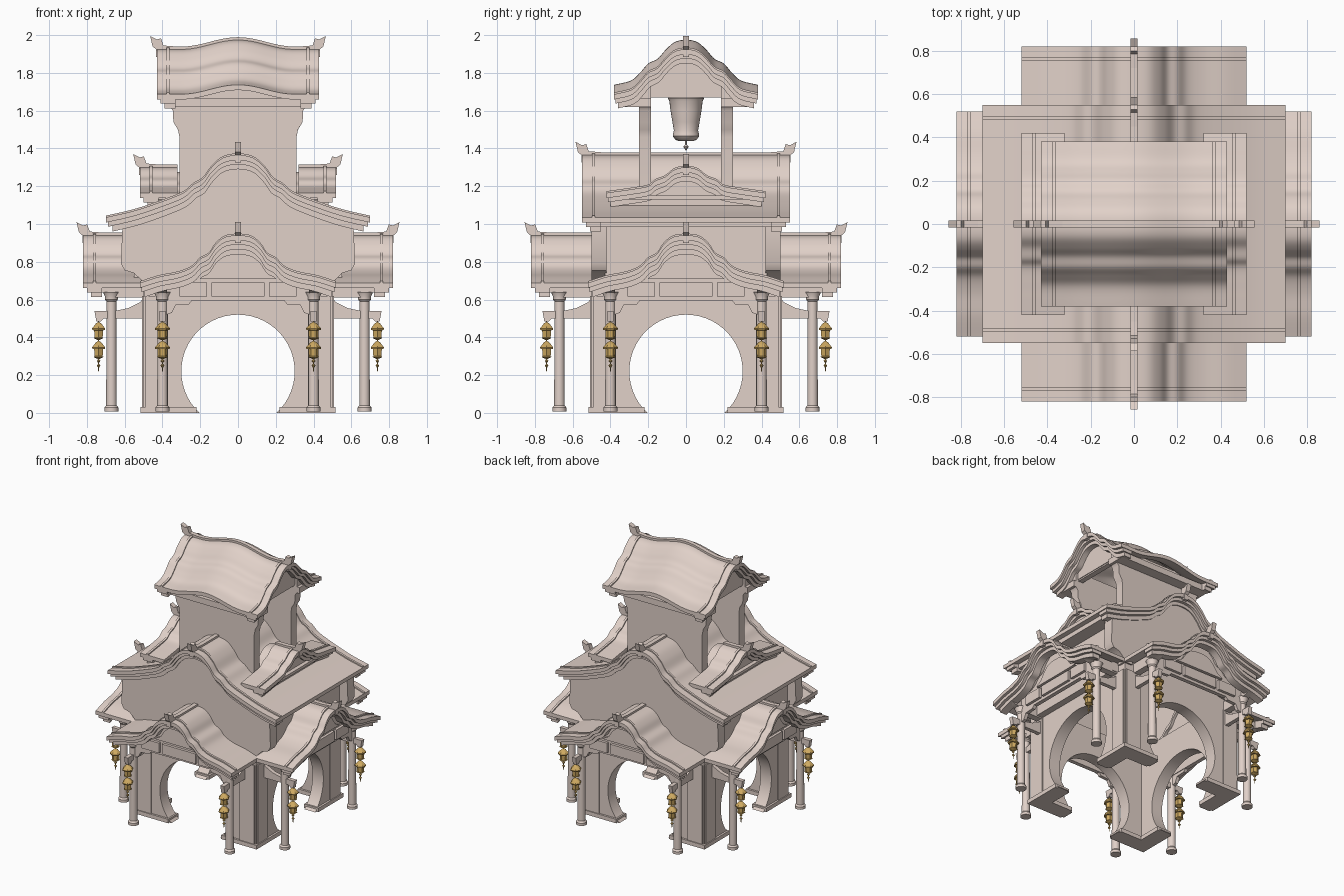
import bpy, bmesh
from math import pi, cos, sin, asin, radians
from mathutils import Matrix, Vector

cube = bpy.data.objects.get("Cube")
if cube:
    bpy.data.objects.remove(cube)


def material(name, color):
    mat = bpy.data.materials.new(name)
    mat.use_nodes = True
    mat.diffuse_color = color
    mat.node_tree.nodes["Principled BSDF"].inputs["Base Color"].default_value = color
    return mat


STONE = material("pale_pink_stone", (0.75, 0.635, 0.58, 1))
GOLD = material("gold", (0.62, 0.40, 0.12, 1))
SIDES = ["front", "left", "back", "right"]


def finish(name, bm, mat, turn=0):
    """Turn the part in quarter steps about z and store it as an object."""
    bmesh.ops.recalc_face_normals(bm, faces=bm.faces)
    bm.transform(Matrix.Rotation(turn * pi / 2, 4, "Z"))
    mesh = bpy.data.meshes.new(name)
    bm.to_mesh(mesh)
    bm.free()
    mesh.materials.append(mat)
    mesh.shade_smooth()
    mesh.set_sharp_from_angle(angle=radians(35))
    obj = bpy.data.objects.new(name, mesh)
    bpy.context.collection.objects.link(obj)


def prism(name, outline, stations, turn=0, lift=lambda y: 0):
    """Loft a closed (x, z) outline along the y stations."""
    bm = bmesh.new()
    rings = [[bm.verts.new((x, y, z + lift(y))) for x, z in outline] for y in stations]
    n = len(outline)
    for a, b in zip(rings, rings[1:]):
        for i in range(n):
            j = (i + 1) % n
            bm.faces.new((a[i], a[j], b[j], b[i]))
    bm.faces.new(rings[0])
    bm.faces.new(rings[-1])
    finish(name, bm, STONE, turn)


def side_prism(name, outline, a, b, turn=0):
    """Extrude a (y, z) outline across x from a to b."""
    prism(name, outline, [-b, -a], turn + 1)


def box(name, x, y, z, turn=0):
    prism(name, [(x[0], z[0]), (x[1], z[0]), (x[1], z[1]), (x[0], z[1])], y, turn)


def lathe(name, profile, x, y, turn=0, segs=20, mat=STONE):
    bm = bmesh.new()
    rings = [[bm.verts.new((x + r * cos(2 * pi * i / segs), y + r * sin(2 * pi * i / segs), z))
              for i in range(segs)] for r, z in profile]
    for a, b in zip(rings, rings[1:]):
        for i in range(segs):
            j = (i + 1) % segs
            bm.faces.new((a[i], a[j], b[j], b[i]))
    bm.faces.new(rings[0])
    bm.faces.new(rings[-1])
    finish(name, bm, mat, turn)


def smooth_curve(points, steps=5):
    """Mirrored spline through half of a gable profile, ridge first."""
    pts = [(-points[1][0], points[1][1])] + points
    pts.append(tuple(2 * a - b for a, b in zip(pts[-1], pts[-2])))
    half = []
    for p in range(1, len(pts) - 2):
        a, b, c, d = (Vector(q) for q in pts[p - 1:p + 3])
        for s in range(steps):
            t = s / steps
            half.append((2 * b + (c - a) * t + (2 * a - 5 * b + 4 * c - d) * t * t
                         + (3 * b - a - 3 * c + d) * t ** 3) / 2)
    half.append(Vector(points[-1]))
    return [(-v.x, v.y) for v in reversed(half[1:])] + [(v.x, v.y) for v in half]


def layer(curve, top, bottom, width=1):
    """Band following a roof curve between two height offsets."""
    return ([(x * width, z + top) for x, z in curve]
            + [(x * width, z + bottom) for x, z in reversed(curve)])


def roof(name, curve, y0, y1, turn, ends=1, lift=lambda y: 0):
    """Curved roof with ribs, layered bargeboards and horned ridge at its gable ends."""
    steps = [y0 + (y1 - y0) * i / 24 for i in range(25)]
    prism(name, layer(curve, 0, -0.028), steps, turn, lift)
    ridge = max(z for x, z in curve)
    prism(name + "_ridge_cap", [(-0.016, ridge - 0.02), (0.016, ridge - 0.02),
          (0.016, ridge + 0.014), (-0.016, ridge + 0.014)], steps, turn, lift)
    for k in range(ends):
        t, end = (turn + 2 * k), (-y0 if k == 0 else y1)
        r = ridge + lift(end)
        prism(name + "_rib", layer(curve, 0.009, -0.01),
              [-end + 0.052, -end + 0.068], t, lambda y: lift(end))
        for i, (drop, width) in enumerate([(0.05, 0.985), (0.075, 0.95)]):
            prism(name + "_bargeboard", layer(curve, -0.02, -drop, width),
                  [-end + 0.02 + i * 0.022, -end + 0.1], t, lambda y: lift(end))
        horn = [(0.035, 0.07), (0, 0.052), (-0.022, 0.058), (-0.035, 0.02), (-0.1, 0.015),
                (-0.1, -0.04), (0.004, -0.04), (0.004, 0), (0.022, 0.015)]
        side_prism(name + "_horn", [(-end - d, r + z) for d, z in horn], -0.017, 0.017, t)


def gable(name, curve, width, drop, lower, stations, turn):
    """Wall that fills a gable: roof curve above, mirrored lower points below."""
    top = [(x, z - drop) for x, z in curve if abs(x) <= width]
    base = lower + [(-x, z) for x, z in reversed(lower)]
    prism(name, top + base, stations, turn)


porch = smooth_curve([(0, .94), (.07, .93), (.12, .89), (.155, .84), (.2, .815),
                      (.245, .77), (.32, .74), (.42, .72), (.52, .688)])
main = smooth_curve([(0, 1.365), (.08, 1.35), (.14, 1.3), (.185, 1.24), (.235, 1.21),
                     (.29, 1.165), (.4, 1.12), (.55, 1.07), (.7, 1.035)])
dormer = smooth_curve([(0, 1.3), (.06, 1.288), (.11, 1.25), (.16, 1.23), (.2, 1.2),
                       (.28, 1.185), (.35, 1.175), (.42, 1.165)])
crown = smooth_curve([(0, 1.95), (.06, 1.938), (.11, 1.895), (.15, 1.85), (.2, 1.825),
                      (.24, 1.78), (.29, 1.735), (.38, 1.712)])

# Arched walls: outline runs over the outside, then back around the round opening
RADIUS, CENTRE = 0.3, 0.22
start = -asin(CENTRE / RADIUS)
angles = [start + (pi - 2 * start) * i / 40 for i in range(41)]
opening = [(RADIUS * cos(a), CENTRE + RADIUS * sin(a)) for a in angles]

for t, side in enumerate(SIDES):
    prism(side + "_arch_wall", [(-.5, 0), (-.5, .72), (.5, .72), (.5, 0)] + opening,
          [-.5, -.41], t)
    for s in (-1, 1):
        box(side + "_plinth", sorted((s * .22, s * .515)), [-.515, -.395], [0, .03], t)
        box(side + "_pilaster", sorted((s * .37, s * .49)), [-.508, -.5], [.03, .62], t)

        # Columns with brackets, purlins and lantern arms
        x = s * .4
        lathe(side + "_column", [(.037, 0.008), (.037, .028), (.028, .04), (.026, .59),
              (.034, .6), (.034, .615), (.045, .64)], x, -.67, t)
        side_prism(side + "_purlin", [(-.77, .685), (-.77, .655), (-.74, .64), (-.7, .635),
                   (-.68, .61), (-.45, .61), (-.45, .685)], x - .025, x + .025, t)
        side_prism(side + "_lantern_arm", [(-.76, .54), (-.45, .54), (-.45, .5),
                   (-.71, .5), (-.725, .485), (-.75, .485)], x - .015, x + .015, t)
        side_prism(side + "_brace", [(-.65, .54), (-.58, .555), (-.52, .585), (-.49, .62),
                   (-.49, .53), (-.65, .53)], x - .015, x + .015, t)

        # Hanging lanterns
        string = [(.003, .52)]
        for z in (.48, .38):
            string += [(r, z - d) for r, d in [(.004, 0), (.016, .006), (.04, .033), (.038, .041),
                       (.027, .043), (.025, .08), (.03, .084), (.012, .092), (.003, .095)]]
        for z in (.275, .25):
            string += [(.003, z + .01), (.011, z), (.003, z - .01)]
        string.append((.002, .22))
        lathe(side + "_lantern_string", string, x, -.738, t, 6, GOLD)

    # Porch beam with raised panels, corner braces, gable and roof
    box(side + "_porch_beam", [-.42, .42], [-.685, -.655], [.595, .705], t)
    for a, b in [(-.31, -.165), (-.14, .14), (.165, .31)]:
        box(side + "_beam_panel", [a, b], [-.705, -.685], [.615, .69], t)
    for s in (-1, 1):
        prism(side + "_corner_brace", [(s * .38, .6), (s * .24, .6), (s * .26, .575),
              (s * .33, .57), (s * .35, .53), (s * .38, .52)], [-.685, -.66], t)
    gable(side + "_porch_gable", porch, .44, .025, [(.42, .69)], [-.68, -.65], t)
    gable(side + "_gable_panel", porch, .2, .1, [(.2, .71)], [-.7, -.68], t)
    roof(side + "_porch_roof", porch, -.82, -.45, t)

# Upper hall between the porch roofs and the main roof
for t in (0, 2):
    side = SIDES[t]
    gable(side + "_hall_front", main, .62, .025, [(.62, .79), (.6, .755), (.55, .74), (.5, .69)],
          [-.5, -.42], t)
for t in (1, 3):
    box(SIDES[t] + "_hall_wall", [-.43, .43], [-.55, -.47], [.62, 1.06], t)
    box(SIDES[t] + "_cornice", [-.5, .5], [-.65, -.5], [.985, 1.025], t)
roof("main_roof", main, -.55, .55, 0, 2)

# Side dormers on the main roof
for t in (1, 3):
    side = SIDES[t]
    gable(side + "_dormer_gable", dormer, .36, .025, [(.36, 1.14), (.32, 1.06)], [-.46, -.25], t)
    box(side + "_dormer_sill", [-.4, .4], [-.49, -.32], [1.13, 1.15], t)
    box(side + "_dormer_base", [-.32, .32], [-.48, -.32], [1.06, 1.085], t)
    roof(side + "_dormer_roof", dormer, -.52, -.32, t)

# Bell tower walls, flared under the eaves
half_wall = [(.31, 1.1), (.31, 1.46), (.318, 1.5), (.342, 1.54), (.345, 1.6), (.36, 1.62),
             (.36, 1.74)]
for t in (0, 2):
    side = SIDES[t]
    prism(side + "_tower_wall", half_wall + [(-x, z) for x, z in reversed(half_wall)],
          [-.25, -.185], t)
    box(side + "_tower_purlin", [-.38, .38], [-.33, -.185], [1.62, 1.665], t)
for t in (1, 3):
    side = SIDES[t]
    box(side + "_tower_beam", [-.2, .2], [-.34, -.3], [1.67, 1.71], t)
    gable(side + "_tower_gable", crown, .28, .04, [(.27, 1.68)], [-.345, -.315], t)


# Crown roof with a wave along its ridge
def wave(y):
    return .025 * cos(pi * min(abs(y), .3) / .3)


roof("crown_roof", crown, -.43, .43, 1, 2, wave)

# Bell and clapper
lathe("bell_hanger", [(.012, 1.66), (.012, 1.9)], 0, 0)
lathe("bell", [(.04, 1.44), (.055, 1.445), (.07, 1.465), (.068, 1.48), (.064, 1.495), (.072, 1.54),
      (.082, 1.6), (.088, 1.65), (.095, 1.665), (.09, 1.675), (.03, 1.68)], 0, 0, segs=32)
lathe("clapper", [(.004, 1.45), (.004, 1.42), (.014, 1.41), (.003, 1.39)], 0, 0, segs=8)
